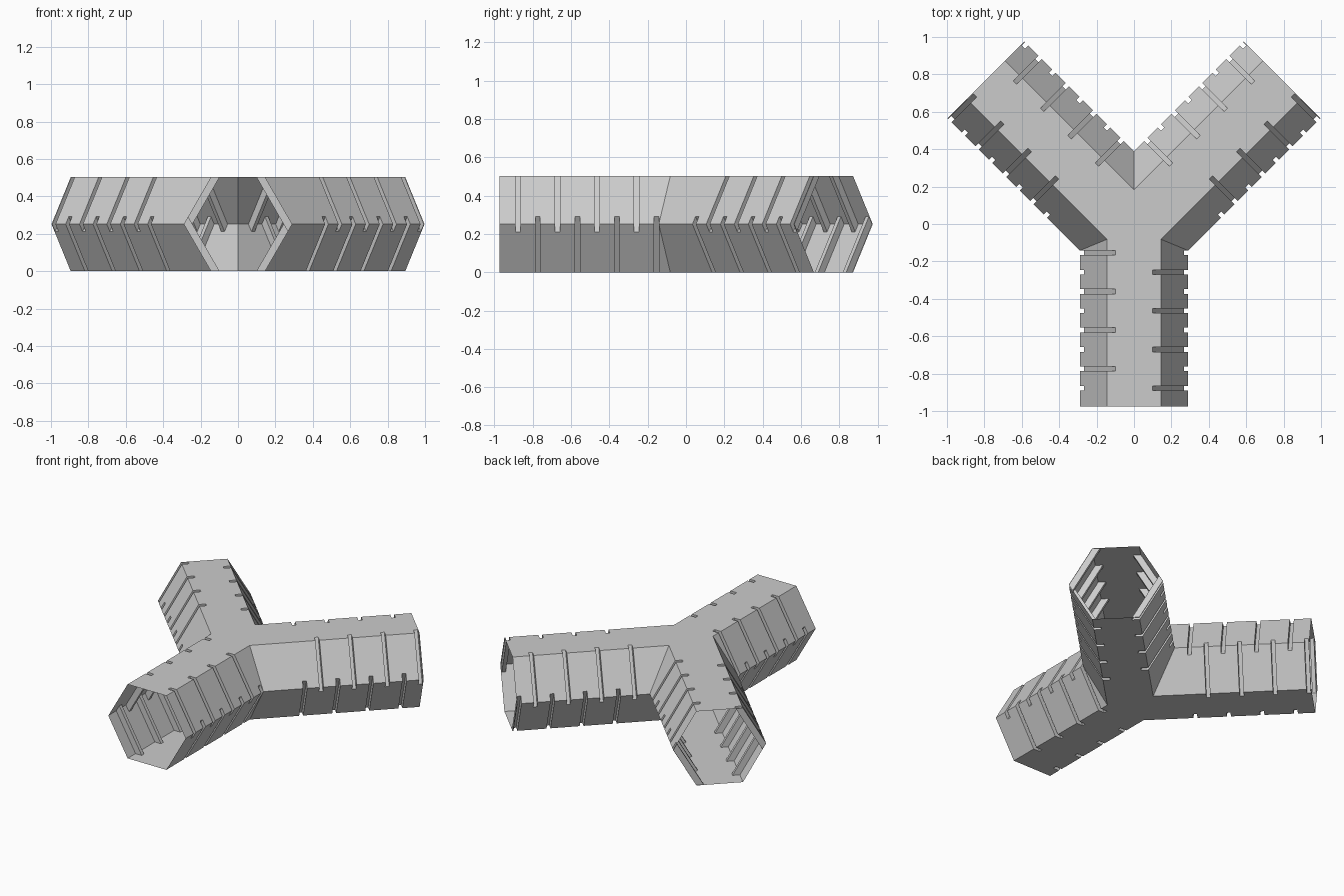
import bpy, bmesh, math
from mathutils import Vector, Matrix

if "Cube" in bpy.data.objects:
    bpy.data.objects.remove(bpy.data.objects["Cube"])

R = 0.29                      # hexagon side / half width
H = R * math.sqrt(3)          # tube height
BASE = Vector((0, -0.022, 0)) # where the three tube axes meet
D = math.sqrt(0.5)
LEG, ARM = 0.953, 1.12        # tube lengths from the meeting point
S, N = Vector((0, -1, 0)), Vector((D, D, 0))
W = Vector((-D, D, 0))


def outline(u):
    """Y outline for half width u (right half, then mirrored)."""
    side = Vector((D, -D, 0))
    right = [Vector((u, -LEG, 0)),
             Vector((u, u - u / D, 0)),
             N * ARM + side * u,
             N * ARM - side * u]
    left = [Vector((-p.x, p.y, 0)) for p in reversed(right)]
    return [BASE + p for p in right + [Vector((0, u / D, 0))] + left]


def link(bm, name):
    bmesh.ops.recalc_face_normals(bm, faces=bm.faces)
    me = bpy.data.meshes.new(name)
    bm.to_mesh(me)
    bm.free()
    ob = bpy.data.objects.new(name, me)
    bpy.context.collection.objects.link(ob)
    return ob


# hexagonal three-way tunnel as a closed solid
bm = bmesh.new()
rings = [[bm.verts.new(p + Vector((0, 0, z))) for p in outline(u)]
         for u, z in ((R / 2, 0), (R, H / 2), (R / 2, H))]
for lo, hi in zip(rings, rings[1:]):
    for i in range(len(lo)):
        j = (i + 1) % len(lo)
        bm.faces.new((lo[i], lo[j], hi[j], hi[i]))
bm.faces.new(rings[0])
bm.faces.new(rings[2])
tunnel = link(bm, "tunnel_junction")

# groove cutters, staggered between upper and lower walls
bm = bmesh.new()


def grooves(d, side, up, first):
    c, s = math.cos(math.pi / 6), 0.5
    nrm = side * c + Vector((0, 0, s * up))
    tan = side * -s + Vector((0, 0, c * up))
    mid = BASE + side * (0.75 * R) + Vector((0, 0, H / 2 + up * H / 4))
    for k in range(4):
        pos = mid + d * (first + 0.2065 * k) + nrm * 0.01
        m = Matrix((d * 0.025, tan * 0.4, nrm * 0.1)).transposed().to_4x4()
        bmesh.ops.create_cube(bm, size=1, matrix=Matrix.Translation(pos) @ m)


X = Vector((1, 0, 0))
for side, up in ((X, 1), (-X, -1)):
    grooves(S, side, up, 0.236)
    grooves(S, side, -up, 0.132)
for d, outer in ((N, Vector((D, -D, 0))), (W, Vector((-D, -D, 0)))):
    for side, up in ((outer, 1), (-outer, -1)):
        grooves(d, side, up, 0.483)
        grooves(d, side, -up, 0.381)
cutter = link(bm, "groove_cutter")
cutter.hide_render = True

# cut the grooves and bake the result
mod = tunnel.modifiers.new("grooves", 'BOOLEAN')
mod.object = cutter
mod.operation = 'DIFFERENCE'
mod.solver = 'EXACT'
dg = bpy.context.evaluated_depsgraph_get()
dg.update()
baked = bpy.data.meshes.new_from_object(tunnel.evaluated_get(dg))
tunnel.modifiers.clear()
tunnel.data = baked
bpy.data.objects.remove(cutter)

# open the three ends, leaving a thin shell
bm = bmesh.new()
bm.from_mesh(tunnel.data)
caps = [f for f in bm.faces
        if any(all(abs((v.co - BASE).dot(d) - length) < 1e-3 for v in f.verts)
               for d, length in ((S, LEG), (N, ARM), (W, ARM)))]
bmesh.ops.delete(bm, geom=caps, context='FACES')
bm.to_mesh(tunnel.data)
bm.free()
